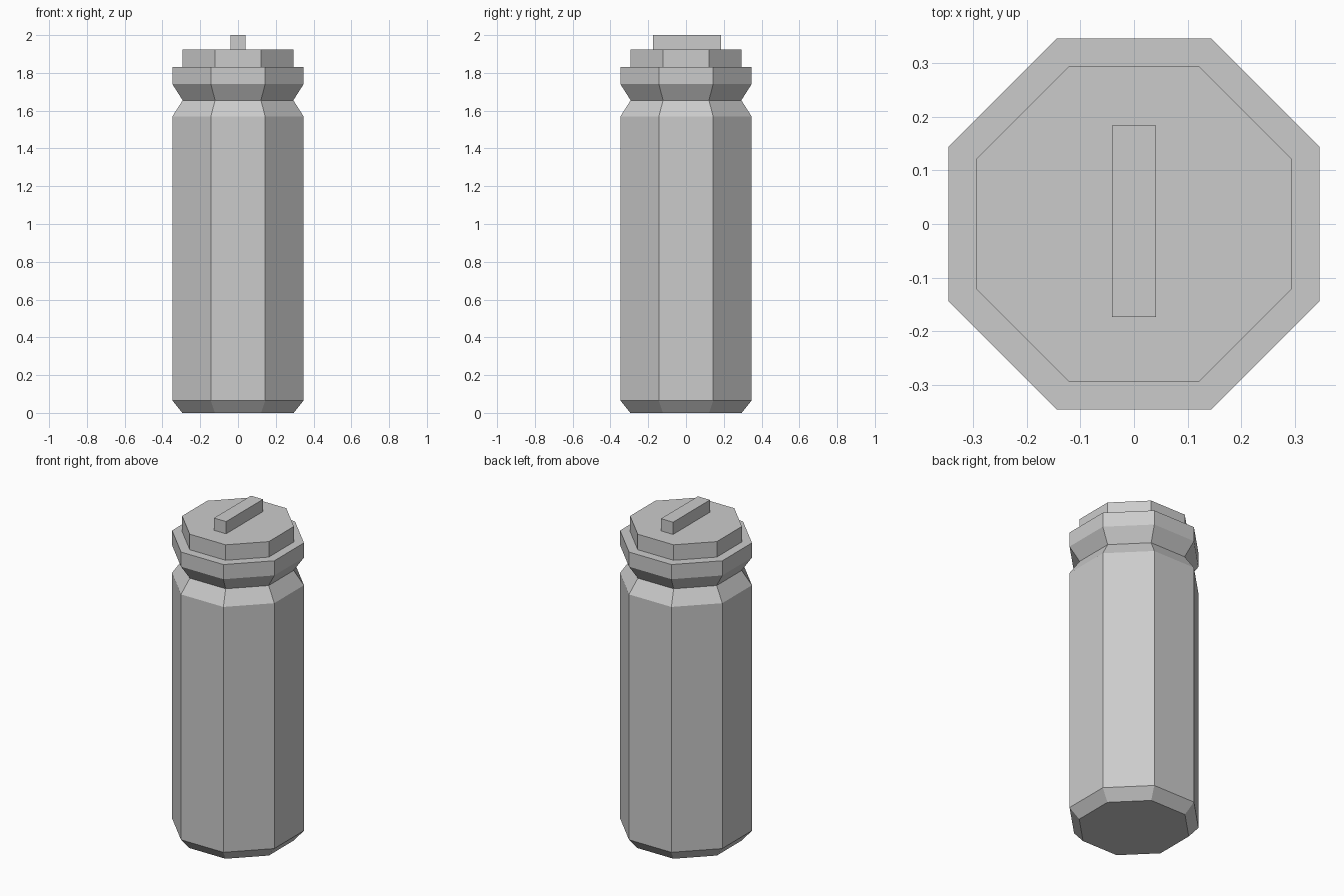
import bpy, bmesh, math
from mathutils import Matrix

default = bpy.data.objects.get("Cube")
if default:
    bpy.data.objects.remove(default, do_unlink=True)

SIDES = 8

grey = bpy.data.materials.new("plain_grey")
grey.use_nodes = True
colour = (0.6, 0.6, 0.6, 1)
grey.diffuse_color = colour
grey.node_tree.nodes["Principled BSDF"].inputs["Base Color"].default_value = colour


def finish(name, bm):
    bmesh.ops.recalc_face_normals(bm, faces=bm.faces)
    mesh = bpy.data.meshes.new(name)
    bm.to_mesh(mesh)
    bm.free()
    mesh.materials.append(grey)
    obj = bpy.data.objects.new(name, mesh)
    bpy.context.collection.objects.link(obj)
    return obj


def octagonal_part(name, profile):
    """Stack octagon rings; each profile point is (distance to flat side, height)."""
    bm = bmesh.new()
    rings = []
    for flat, z in profile:
        radius = flat / math.cos(math.pi / SIDES)
        angles = [math.tau * (i + 0.5) / SIDES for i in range(SIDES)]
        rings.append([bm.verts.new((radius * math.cos(a), radius * math.sin(a), z))
                      for a in angles])
    for low, high in zip(rings, rings[1:]):
        for i in range(SIDES):
            j = (i + 1) % SIDES
            bm.faces.new((low[i], low[j], high[j], high[i]))
    bm.faces.new(rings[0])
    bm.faces.new(rings[-1])
    return finish(name, bm)


# Canister body with bevelled base, pinched neck and rim
octagonal_part("canister_body", [(0.295, 0), (0.347, 0.065), (0.347, 1.57),
                                 (0.293, 1.655), (0.347, 1.74), (0.347, 1.83)])

# Raised lid
octagonal_part("lid", [(0.294, 1.83), (0.294, 1.925)])

# Grip bar across the lid
bm = bmesh.new()
bmesh.ops.create_cube(bm, size=1, matrix=Matrix.Translation((0, 0.005, 1.9625))
                      @ Matrix.Diagonal((0.082, 0.358, 0.075, 1)))
finish("lid_grip", bm)
